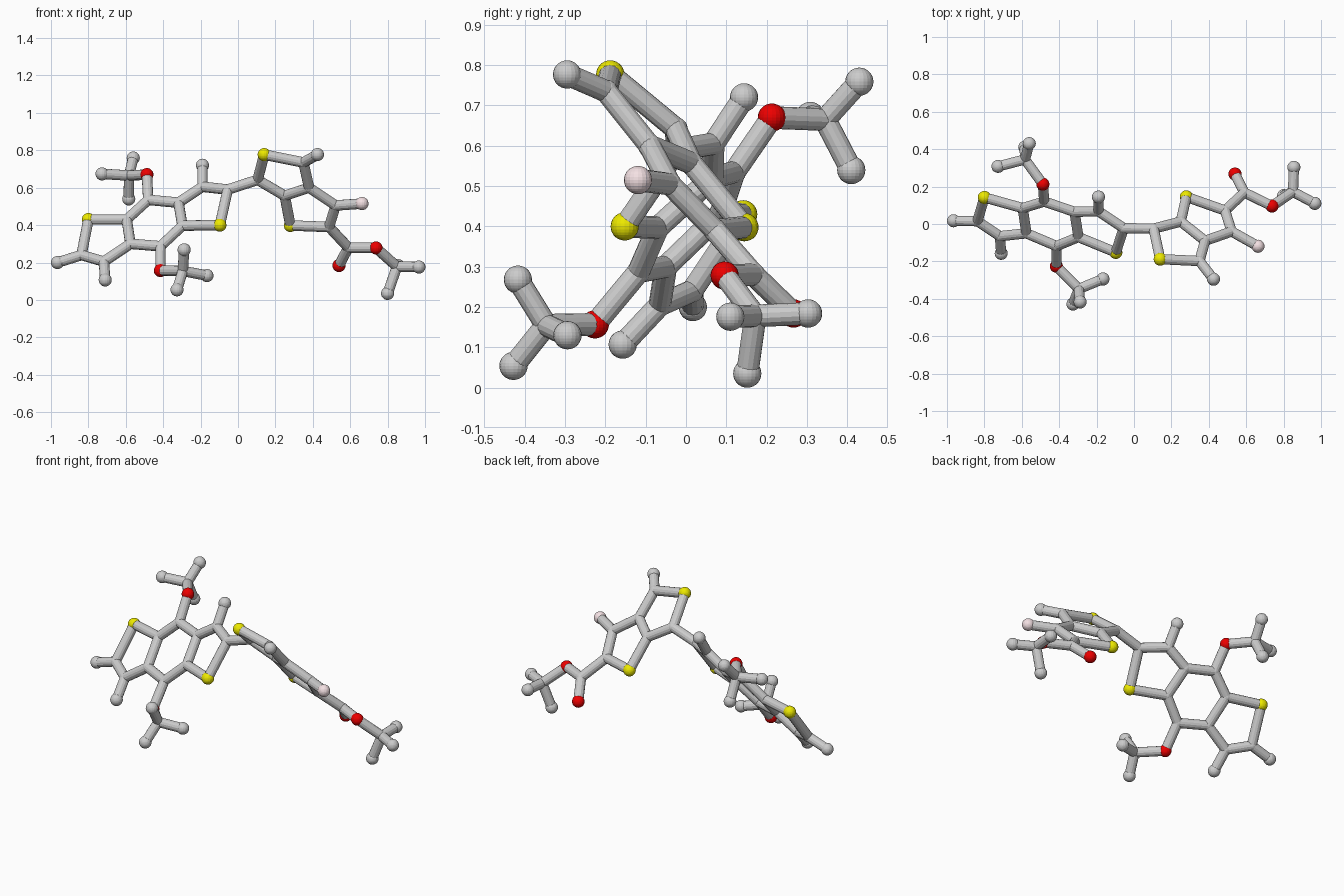
import bpy, bmesh
from mathutils import Vector, Matrix

if "Cube" in bpy.data.objects:
    bpy.data.objects.remove(bpy.data.objects["Cube"])

BOND_R, JOINT_R, BALL_R = 0.028, 0.029, 0.035

# Each fragment: named atoms (first letter = element, M = end carbon) and chains of bonds
FRAGMENTS = {
    "left_fused_rings": (
        {"S1": (-.80, .142, .43), "Ca": (-.837, .015, .24), "Cb": (-.717, -.065, .205),
         "Cc": (-.575, -.05, .30), "Cd": (-.595, .085, .43), "Ce": (-.48, .12, .535),
         "Cf": (-.318, .065, .52), "Cg": (-.297, -.07, .397), "Ch": (-.414, -.118, .287),
         "Ci": (-.19, .068, .605), "Cj": (-.055, -.022, .59), "S2": (-.097, -.152, .40),
         "M1": (-.965, .017, .20), "M2": (-.71, -.157, .107), "M3": (-.19, .144, .72)},
        ["S1 Ca Cb Cc Cd S1", "Cd Ce Cf Cg Ch Cc", "Cf Ci Cj S2 Cg",
         "Ca M1", "Cb M2", "Ci M3", "Ce O1", "Ch O2", "Cj Ck"]),
    "upper_branch": (
        {"O1": (-.487, .213, .67), "Ct": (-.583, .345, .665), "M4": (-.56, .43, .759),
         "M5": (-.727, .308, .674), "M6": (-.584, .41, .54)},
        ["O1 Ct M4", "M5 Ct M6"]),
    "lower_branch": (
        {"O2": (-.415, -.226, .157), "Cu": (-.295, -.347, .155), "M7": (-.288, -.417, .268),
         "M8": (-.166, -.294, .13), "M9": (-.326, -.428, .054)},
        ["O2 Cu M7", "M8 Cu M9"]),
    "right_fused_rings": (
        {"Ck": (.105, -.025, .642), "S3": (.14, -.188, .777), "Cl": (.35, -.198, .735),
         "Cm": (.38, -.09, .60), "Cn": (.25, .013, .557), "S4": (.28, .145, .398),
         "Co": (.487, .072, .39), "Cp": (.522, -.04, .505), "F1": (.663, -.119, .515),
         "Mx": (.425, -.295, .777)},
        ["Ck S3 Cl Cm Cn Ck", "Cn S4 Co Cp Cm", "Cp F1", "Cl Mx", "Co Cq"]),
    "right_branch": (
        {"Cq": (.59, .168, .28), "O3": (.54, .267, .184), "O4": (.738, .096, .278),
         "Cv": (.85, .172, .178), "My": (.967, .11, .176), "Mz": (.855, .303, .184),
         "Mw": (.80, .152, .035)},
        ["O3 Cq O4 Cv My", "Mz Cv Mw"]),
}

NAMES = {"S": "sulfur_balls", "O": "oxygen_balls", "F": "fluorine_ball",
         "C": "joint_balls", "M": "end_balls"}
COLOURS = {"S": (.85, .82, .0, 1), "O": (.85, .0, .0, 1), "F": (.9, .75, .77, 1)}


def finish(bm, name, colour=None):
    mesh = bpy.data.meshes.new(name)
    bm.to_mesh(mesh)
    bm.free()
    obj = bpy.data.objects.new(name, mesh)
    bpy.context.collection.objects.link(obj)
    if colour:
        mat = bpy.data.materials.new(name + "_colour")
        mat.diffuse_color = colour
        mat.use_nodes = True
        mat.node_tree.nodes["Principled BSDF"].inputs["Base Color"].default_value = mat.diffuse_color
        mesh.materials.append(mat)


def add_bond(bm, a, b):
    a, b = Vector(a), Vector(b)
    turn = (b - a).to_track_quat('Z', 'Y').to_matrix().to_4x4()
    bmesh.ops.create_cone(bm, cap_ends=True, segments=14, radius1=BOND_R, radius2=BOND_R,
                          depth=(b - a).length, matrix=Matrix.Translation((a + b) / 2) @ turn)


atoms = {k: p for table, _ in FRAGMENTS.values() for k, p in table.items()}

# Bonds, one object per fragment
for name, (_, chains) in FRAGMENTS.items():
    bm = bmesh.new()
    for chain in chains:
        keys = chain.split()
        for a, b in zip(keys, keys[1:]):
            add_bond(bm, atoms[a], atoms[b])
    finish(bm, name + "_bonds")

# Atom balls, one object per kind
for kind, name in NAMES.items():
    bm = bmesh.new()
    for key, pos in atoms.items():
        if key[0] == kind:
            bmesh.ops.create_uvsphere(bm, u_segments=20, v_segments=14,
                                      radius=JOINT_R if kind == "C" else BALL_R,
                                      matrix=Matrix.Translation(pos))
    finish(bm, name, COLOURS.get(kind))
